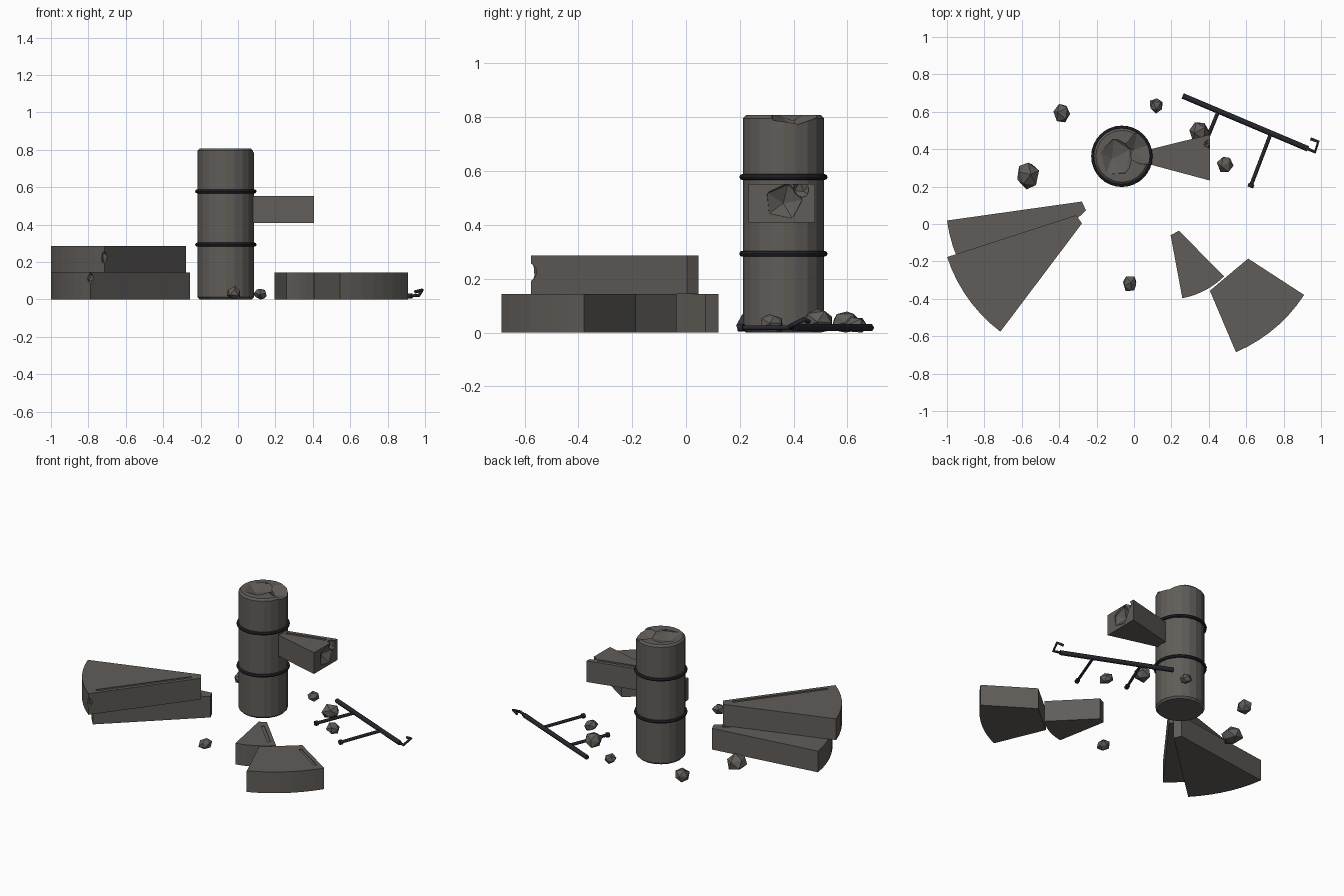
import bpy, bmesh, math, random
from mathutils import Vector, Matrix, Euler

random.seed(4)
cube = bpy.data.objects.get("Cube")
if cube:
    bpy.data.objects.remove(cube)


def material(name, color):
    m = bpy.data.materials.new(name)
    m.use_nodes = True
    m.diffuse_color = color
    bsdf = next(n for n in m.node_tree.nodes if n.type == 'BSDF_PRINCIPLED')
    bsdf.inputs["Base Color"].default_value = color
    return m


stone = material("grey stone", (0.118, 0.108, 0.098, 1))
iron = material("dark iron", (0.02, 0.019, 0.026, 1))


def finish(name, bm, mat):
    bmesh.ops.recalc_face_normals(bm, faces=bm.faces)
    me = bpy.data.meshes.new(name)
    bm.to_mesh(me)
    bm.free()
    ob = bpy.data.objects.new(name, me)
    me.materials.append(mat)
    bpy.context.collection.objects.link(ob)
    return ob


def prism(name, outline, z0, z1, mat=stone):
    bm = bmesh.new()
    face = bm.faces.new([bm.verts.new((x, y, z0)) for x, y in outline])
    top = bmesh.ops.extrude_face_region(bm, geom=[face])
    verts = [v for v in top["geom"] if isinstance(v, bmesh.types.BMVert)]
    bmesh.ops.translate(bm, verts=verts, vec=(0, 0, z1 - z0))
    return finish(name, bm, mat)


def boulder(name, center, size, jitter=0.12):
    """Irregular low-poly stone, also used as a chipping tool."""
    bm = bmesh.new()
    bmesh.ops.create_icosphere(bm, subdivisions=1, radius=1)
    turn = Euler([random.uniform(0, 6) for _ in range(3)]).to_matrix()
    for v in bm.verts:
        p = turn @ v.co * random.uniform(1 - jitter, 1 + jitter)
        v.co = Vector(center) + Vector([a * b for a, b in zip(p, size)])
    return finish(name, bm, stone)


def carve(ob, cutters):
    """Subtract each cutter, then throw the cutter away."""
    for cutter in cutters:
        mod = ob.modifiers.new("cut", 'BOOLEAN')
        mod.operation, mod.solver, mod.object = 'DIFFERENCE', 'EXACT', cutter
        bpy.context.view_layer.update()
        graph = bpy.context.evaluated_depsgraph_get()
        me = bpy.data.meshes.new_from_object(ob.evaluated_get(graph))
        ob.modifiers.clear()
        ob.data = me
        bpy.data.objects.remove(cutter)


def polar(c, r, deg):
    a = math.radians(deg)
    return (c[0] + r * math.cos(a), c[1] + r * math.sin(a))


def step(name, c, r0, r1, a0, a1, z0, groove_at, chips=(), arc=7):
    """Wedge-shaped stair tread with a thin groove along one edge."""
    outline = [polar(c, r0, a1), polar(c, r0, a0)]
    outline += [polar(c, r1, a0 + (a1 - a0) * i / arc) for i in range(arc + 1)]
    ob = prism(name, outline, z0, z0 + 0.143)
    # groove parallel to the chosen straight edge
    edge = a0 if groove_at < 0 else a1
    side = Vector(polar((0, 0), 1, edge - 90 * groove_at))
    corners = [(r0 + 0.05, .025), (r1 - .06, .025), (r1 - .06, .043), (r0 + 0.05, .043)]
    strip = [Vector(polar(c, r, edge)) + side * off for r, off in corners]
    cutters = [prism("groove", strip, z0 + 0.139, z0 + 0.2)]
    cutters += [boulder("chip", p, s) for p, s in chips]
    carve(ob, cutters)
    return ob


# Broken column with rounded foot and fractured top
axis = Vector((-0.065, 0.362, 0))
SIDES, R, H = 20, 0.151, 0.808
profile = [(R - 0.012, 0), (R, 0.012), (R, H - 0.012), (R - 0.012, H)]
bm = bmesh.new()
loops = []
for r, z in profile:
    loops.append([bm.verts.new((*polar(axis, r, 360 * i / SIDES), z)) for i in range(SIDES)])
for low, high in zip(loops, loops[1:]):
    for i in range(SIDES):
        j = (i + 1) % SIDES
        bm.faces.new((low[i], low[j], high[j], high[i]))
bm.faces.new(loops[0])
bm.faces.new(loops[-1])
column = finish("column", bm, stone)
carve(column, [
    boulder("chip", (0.045, 0.405, 0.835), (0.125, 0.115, 0.08)),
    boulder("chip", (-0.09, 0.365, 0.82), (0.10, 0.115, 0.045)),
    boulder("chip", (-0.165, 0.25, 0.80), (0.055, 0.055, 0.05)),
])

# Iron hoops around the column
for label, z in (("lower", 0.293), ("upper", 0.578)):
    bpy.ops.mesh.primitive_torus_add(location=(axis.x, axis.y, z), major_radius=0.153,
                                     minor_radius=0.011, major_segments=32, minor_segments=8)
    hoop = bpy.context.object
    hoop.name = label + "_hoop"
    hoop.data.materials.append(iron)
    bpy.ops.object.shade_smooth_by_angle()

# Step still held by the column, snapped off at its outer end
attached = step("attached_step", (-0.07, 0.36), 0.12, 0.492, -15, 14, 0.41, 1, [
    ((0.425, 0.365, 0.49), (0.06, 0.085, 0.075)),
    ((0.40, 0.43, 0.53), (0.035, 0.035, 0.035)),
], arc=1)

# Fallen steps: two stacked whole ones and one snapped in half
step("lower_fallen_step", (-0.193, 0.132), 0.087, 0.815, 188, 223, 0, 1,
     [((-0.79, -0.43, 0.115), (0.032, 0.032, 0.032)),
      ((-0.25, 0.075, 0.005), (0.02, 0.02, 0.015))])
step("upper_fallen_step", (-0.224, 0.075), 0.09, 0.815, 198, 233, 0.143, 1,
     [((-0.712, -0.585, 0.225), (0.032, 0.034, 0.042))])
step("broken_step_inner", (0.18, 0.026), 0.087, 0.43, -79.5, -45.5, 0, 1)
step("broken_step_outer", (0.227, 0.064), 0.457, 0.814, -67, -33, 0, 1,
     [((0.54, -0.69, 0.105), (0.032, 0.032, 0.037))])

# Scattered rubble
rubble = [((-0.385, 0.595, 0.03), 0.053), ((0.12, 0.635, 0.028), 0.04),
          ((-0.57, 0.26, 0.04), 0.072), ((-0.02, -0.32, 0.033), 0.045),
          ((0.35, 0.495, 0.042), 0.063), ((0.49, 0.32, 0.03), 0.048)]
for i, (p, r) in enumerate(rubble):
    rock = boulder("rubble_%d" % (i + 1), p, (r * 0.9, r, r * 0.75), 0.15)
    lift = min(v.co.z for v in rock.data.vertices)
    rock.data.transform(Matrix.Translation((0, 0, -lift)))


def bar(name, points, radius):
    """Round iron bar swept along straight segments."""
    cu = bpy.data.curves.new(name, 'CURVE')
    cu.dimensions, cu.bevel_depth, cu.bevel_resolution = '3D', radius, 1
    cu.use_fill_caps = True
    sp = cu.splines.new('POLY')
    sp.points.add(len(points) - 1)
    for p, co in zip(sp.points, points):
        p.co = (*co, 1)
    cu.materials.append(iron)
    ob = bpy.data.objects.new(name, cu)
    bpy.context.collection.objects.link(ob)
    return ob


# Fallen handrail with hooked end and two posts
bar("handrail", [(0.26, 0.685, 0.018), (0.93, 0.402, 0.018)], 0.015)
bar("handrail_hook", [(0.91, 0.41, 0.018), (0.968, 0.385, 0.022),
                      (0.985, 0.44, 0.05), (0.945, 0.455, 0.04)], 0.009)
for label, top, foot in (("left", (0.45, 0.60, 0.018), (0.345, 0.345, 0.018)),
                         ("right", (0.73, 0.48, 0.018), (0.625, 0.205, 0.018))):
    bar(label + "_post", [top, foot], 0.010)
    along = (Vector(foot) - Vector(top)).normalized() * 0.01
    bar(label + "_post_foot", [Vector(foot) - along, Vector(foot) + along], 0.016)
